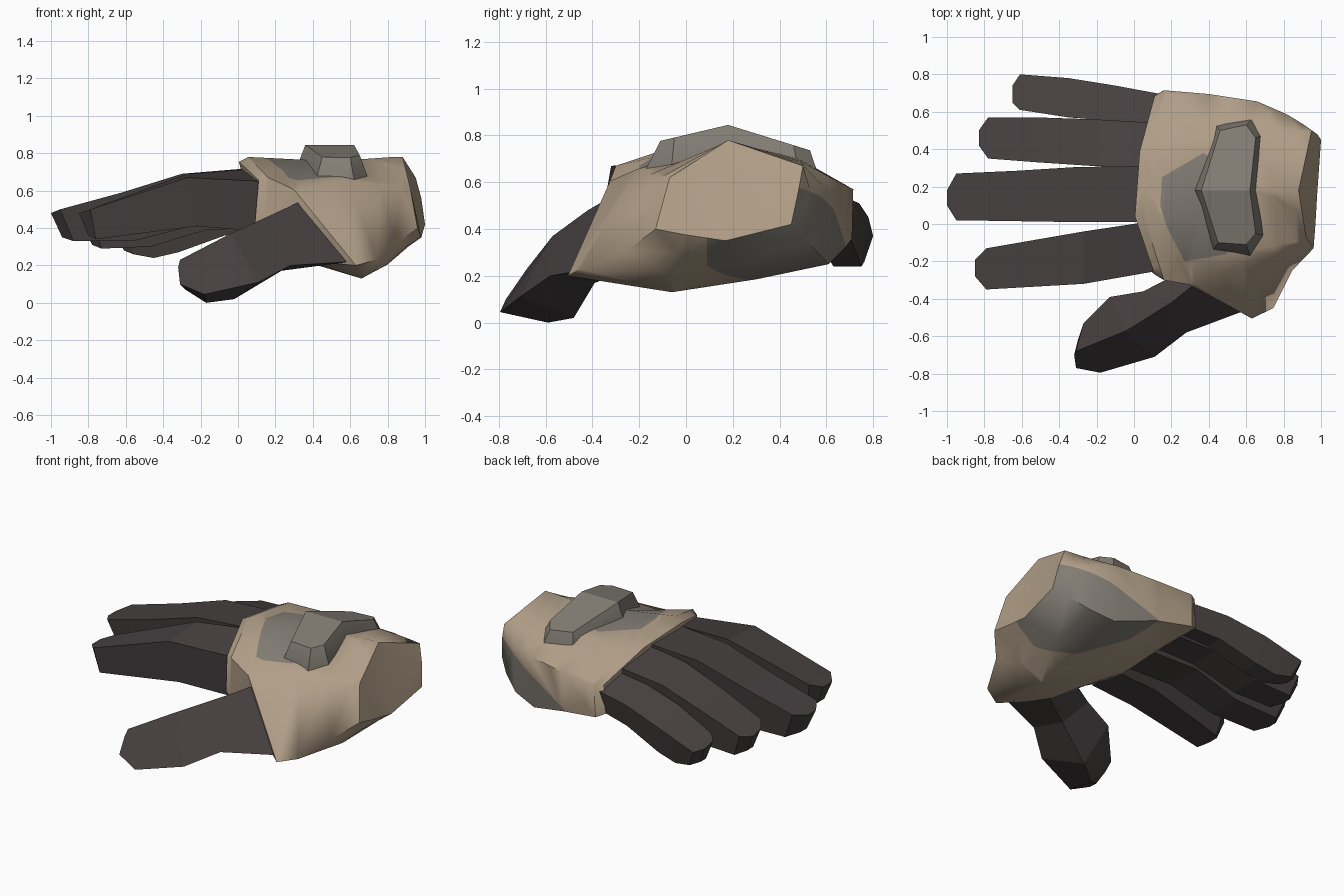
import bpy, bmesh, math
from mathutils import Vector

if "Cube" in bpy.data.objects:
    bpy.data.objects.remove(bpy.data.objects["Cube"])


def material(name, rgb):
    m = bpy.data.materials.new(name)
    m.diffuse_color = (*rgb, 1)
    m.use_nodes = True
    m.node_tree.nodes["Principled BSDF"].inputs["Base Color"].default_value = m.diffuse_color
    return m


TAN = material("tan_leather", (0.44, 0.345, 0.245))
GREY = material("grey_padding", (0.225, 0.205, 0.175))
DARK = material("dark_fabric", (0.062, 0.051, 0.052))


def loft(rings):
    """Skin a list of equal-length point rings and cap both ends."""
    bm = bmesh.new()
    vs = [[bm.verts.new(p) for p in r] for r in rings]
    n = len(vs[0])
    for a, b in zip(vs, vs[1:]):
        for i in range(n):
            j = (i + 1) % n
            bm.faces.new((a[i], a[j], b[j], b[i]))
    bm.faces.new(vs[0][::-1])
    bm.faces.new(vs[-1])
    bmesh.ops.recalc_face_normals(bm, faces=bm.faces)
    return bm


def split(bm, p, q):
    """Cut the face shared by two corner points along their diagonal."""
    a, b = (min(bm.verts, key=lambda v: (v.co - Vector(c)).length) for c in (p, q))
    for f in set(a.link_faces) & set(b.link_faces):
        bmesh.utils.face_split(f, a, b)
        return


def finish(bm, name, mats, smooth=None):
    me = bpy.data.meshes.new(name)
    bm.to_mesh(me)
    bm.free()
    for m in mats:
        me.materials.append(m)
    ob = bpy.data.objects.new(name, me)
    bpy.context.collection.objects.link(ob)
    if smooth:
        bpy.ops.object.select_all(action='DESELECT')
        ob.select_set(True)
        bpy.context.view_layer.objects.active = ob
        bpy.ops.object.shade_smooth_by_angle(angle=math.radians(smooth), keep_sharp_edges=True)
    return ob


def paint(bm, planes, allowed):
    """Cut the allowed faces by (point, inward normal) planes, colour the inside."""
    for co, no in planes:
        faces = [f for f in bm.faces if allowed(f)]
        geom = set(faces)
        for f in faces:
            geom.update(f.edges)
            geom.update(f.verts)
        bmesh.ops.bisect_plane(bm, geom=list(geom), plane_co=co, plane_no=no, dist=1e-4)
    for f in bm.faces:
        c = f.calc_center_median()
        if allowed(f) and all((c - co).dot(no) > 0 for co, no in planes):
            f.material_index = 1


# palm shell: rings run from the finger opening to the wrist
opening = [(.16, -.30, .67), (.055, .03, .78), (.08, .40, .74), (.16, .715, .57),
           (.15, .71, .36), (.15, .40, .36), (.15, 0, .34), (.14, -.28, .40)]
lip = [(x - .05, .2 + (y - .2) * .94, .56 + (z - .56) * .88) for x, y, z in opening]
palm_rings = [
    lip, opening,
    [(.30, -.325, .605), (.35, .10, .765), (.35, .45, .72), (.40, .695, .58),
     (.40, .68, .32), (.35, .35, .25), (.36, -.10, .22), (.40, -.31, .22)],
    [(.58, -.21, .655), (.62, .18, .765), (.64, .48, .70), (.66, .655, .60),
     (.66, .61, .25), (.66, .30, .185), (.66, -.06, .13), (.63, -.505, .20)],
    [(.76, -.16, .63), (.76, .18, .775), (.80, .49, .69), (.82, .585, .585),
     (.82, .57, .29), (.80, .25, .23), (.80, -.07, .205), (.745, -.45, .23)],
    [(.87, -.11, .62), (.83, .18, .78), (.885, .495, .68), (.91, .53, .57),
     (.93, .51, .36), (.91, .21, .30), (.90, -.04, .30), (.845, -.25, .31)],
    [(.92, -.07, .62), (.88, .18, .78), (.95, .50, .67), (.98, .48, .56),
     (1.0, .45, .42), (.98, .17, .35), (.97, 0, .375), (.96, -.13, .40)],
]
palm = loft(palm_rings)
split(palm, palm_rings[2][0], palm_rings[3][7])     # rim above the thumb hole
split(palm, palm_rings[3][0], palm_rings[4][7])

# crisp edges on the finger opening, the wrist end and the thumb rim
ends = [{tuple(round(c, 3) for c in p) for p in palm_rings[i]} for i in (0, 1, -1)]
rim = {tuple(round(c, 3) for c in p) for p in (palm_rings[2][0], palm_rings[3][7])}
for e in palm.edges:
    ks = {tuple(round(c, 3) for c in v.co) for v in e.verts}
    if any(ks <= s for s in ends + [rim]):
        e.smooth = False
bmesh.ops.triangulate(palm, faces=palm.faces)

# padding patch behind the knuckles
outline = [Vector((x, y, 0)) for x, y in
           ((.15, .25), (.37, .38), (.50, .30), (.50, -.16), (.27, -.20), (.18, -.02), (.14, .10))]
planes = []
for a, b in zip(outline, outline[1:] + outline[:1]):
    d = b - a
    planes.append((a, Vector((d.y, -d.x, 0)).normalized()))
paint(palm, planes, lambda f: f.normal.z > .5)

# padding patch on the heel of the hand
p1, p2, p3 = Vector((.95, .5, .57)), Vector((.45, .67, .36)), Vector((.62, .1, .18))
no = (p2 - p1).cross(p3 - p1).normalized()
if (Vector((1, .45, .35)) - p1).dot(no) < 0:
    no = -no
paint(palm, [(p1, no), (Vector((0, .09, 0)), Vector((0, 1, 0))),
             (Vector((.93, 0, 0)), Vector((1, 1, 0)).normalized())],
      lambda f: f.normal.z < .45 and f.calc_center_median().x < .975
      and not all(v.co.x > .87 and v.co.y < .51 and v.co.z > .34 for v in f.verts))
finish(palm, "palm_shell", [TAN, GREY], 62)

# raised plate on the back of the hand, bottom outline to top outline
low = [(.43, .54), (.64, .57), (.70, .48), (.66, .18), (.69, -.06), (.62, -.17), (.42, -.14), (.32, .18)]
top = [(.46, .50), (.60, .53), (.65, .46), (.62, .18), (.65, -.05), (.60, -.11), (.45, -.10), (.36, .18)]


def crown(y):
    return .845 - (.235 * (.18 - y) if y < .18 else .31 * (y - .18))


plate_rings = [[(x, y, crown(y) - .17) for x, y in low],
               [(x, y, crown(y) - .105) for x, y in low],
               [(x, y, crown(y)) for x, y in top]]
plate = loft(plate_rings)
for r in (plate_rings[0], plate_rings[2]):          # fold across the middle
    split(plate, r[3], r[7])
finish(plate, "hand_plate", [GREY], 25)


# fingers: sections are (x, y front, y back, z top, z bottom, underside shift, back edge drop)
def finger(name, sections, inset=.1):
    rings = []
    for x, y0, y1, zt, zb, dx, drop in sections:
        m = (y1 - y0) * inset
        rings.append([(x, y0, zt), (x, y1, zt - drop), (x + dx, y1 - m, zb), (x + dx, y0 + m, zb)])
    finish(loft(rings), name, [DARK])


finger("index_finger", [
    (.13, -.25, .02, .65, .38, 0, -.07), (-.27, -.32, -.04, .67, .41, .05, -.02),
    (-.79, -.35, -.13, .50, .34, .03, 0), (-.85, -.28, -.19, .48, .36, .05, 0)])
finger("middle_finger", [
    (.12, .01, .31, .725, .40, 0, .01), (-.30, .01, .305, .69, .41, .05, 0),
    (-.62, .015, .285, .59, .33, .06, 0),
    (-.95, .02, .27, .50, .33, .07, 0), (-1.0, .10, .18, .48, .35, .06, 0)])
finger("ring_finger", [
    (.13, .30, .54, .705, .40, 0, .07), (-.22, .31, .56, .66, .39, .05, .05),
    (-.52, .33, .57, .56, .30, .05, .04),
    (-.78, .35, .57, .46, .29, .05, .03), (-.83, .42, .50, .44, .31, .05, .02)])
finger("little_finger", [
    (.17, .52, .69, .61, .39, 0, .08), (-.10, .55, .74, .58, .36, .03, .07),
    (-.35, .57, .78, .52, .27, .03, .07),
    (-.48, .59, .79, .47, .24, .03, .06),
    (-.61, .61, .80, .42, .26, .05, .05), (-.65, .65, .74, .40, .28, .04, .02)], .2)

# thumb: ridge, front lower, underside, back edge
finish(loft([
    [(.35, -.30, .55), (.60, -.46, .22), (.46, -.25, .22), (.32, -.22, .40)],
    [(.20, -.42, .48), (.28, -.58, .20), (.22, -.39, .17), (.05, -.36, .36)],
    [(-.04, -.57, .37), (.11, -.71, .11), (-.02, -.48, .02), (-.13, -.39, .28)],
    [(-.31, -.68, .23), (-.18, -.795, .045), (-.17, -.59, .0), (-.27, -.53, .15)],
    [(-.32, -.70, .19), (-.31, -.77, .10), (-.28, -.68, .07), (-.30, -.62, .13)],
]), "thumb", [DARK])
